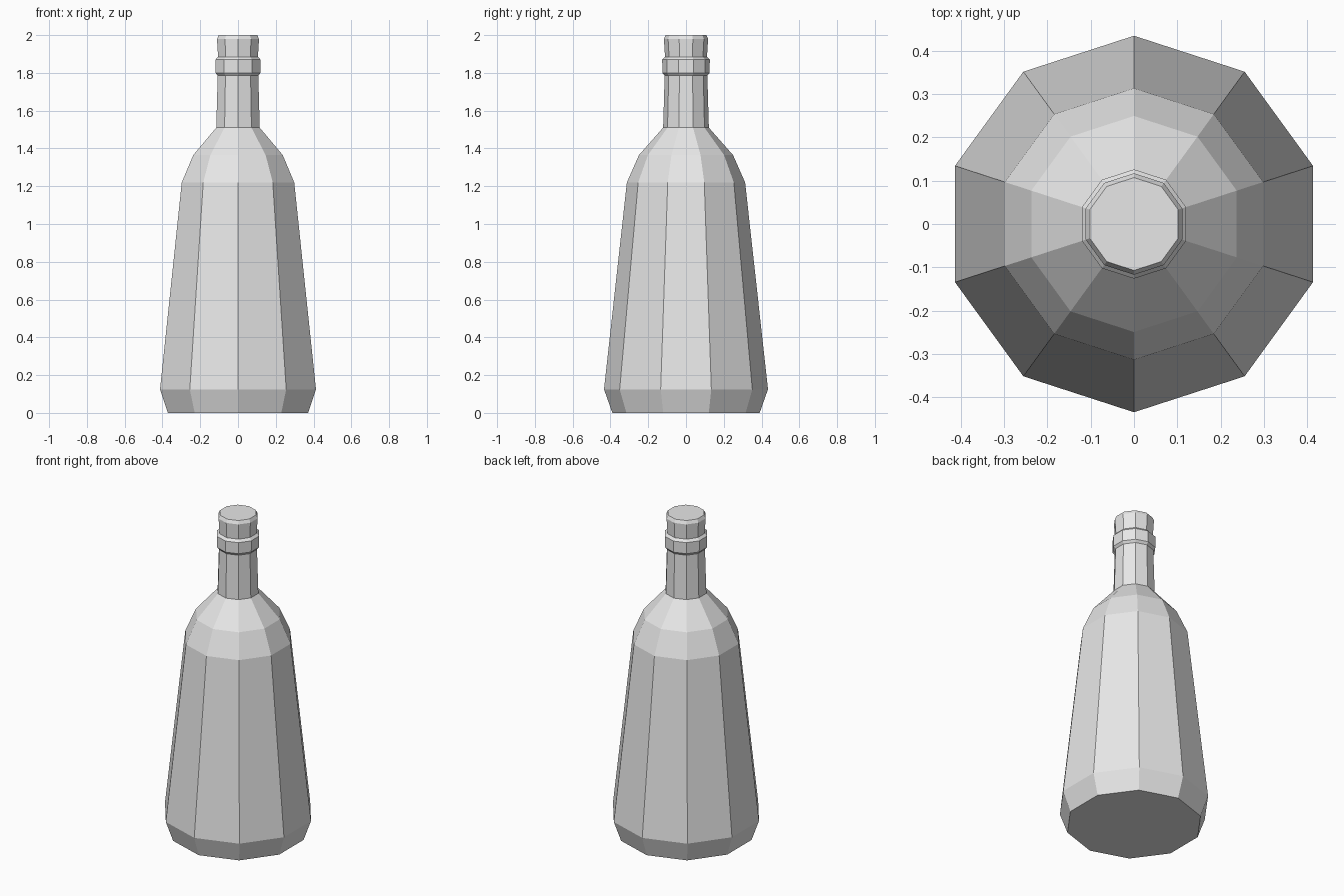
import bpy
import bmesh
from math import sin, cos, pi

cube = bpy.data.objects.get("Cube")
if cube:
    bpy.data.objects.remove(cube, do_unlink=True)

SIDES = 10

grey = bpy.data.materials.new("light_grey")
grey.use_nodes = True
grey.diffuse_color = (0.8, 0.8, 0.8, 1)
grey.node_tree.nodes["Principled BSDF"].inputs["Base Color"].default_value = (0.8, 0.8, 0.8, 1)


def lathe(name, profile):
    """Turn (radius, height) points into a closed, flat-faced solid."""
    bm = bmesh.new()
    rings = []
    for radius, z in profile:
        angles = [pi / 2 + 2 * pi * i / SIDES for i in range(SIDES)]
        rings.append([bm.verts.new((radius * cos(a), radius * sin(a), z)) for a in angles])
    for low, high in zip(rings, rings[1:]):
        for i in range(SIDES):
            j = (i + 1) % SIDES
            bm.faces.new((low[i], low[j], high[j], high[i]))
    bm.faces.new(rings[0][::-1])
    bm.faces.new(rings[-1])
    mesh = bpy.data.meshes.new(name)
    bm.to_mesh(mesh)
    bm.free()
    mesh.materials.append(grey)
    obj = bpy.data.objects.new(name, mesh)
    bpy.context.collection.objects.link(obj)
    return obj


# Body, shoulder, neck, collar and lip in one continuous outline
lathe("bottle", [
    (0.39, 0), (0.434, 0.125),                                  # base
    (0.313, 1.22), (0.249, 1.365), (0.121, 1.51),               # body and shoulder
    (0.113, 1.785),                                             # neck
    (0.125, 1.80), (0.126, 1.87), (0.111, 1.885),               # collar
    (0.117, 1.98), (0.107, 2.0),                                # lip
])
